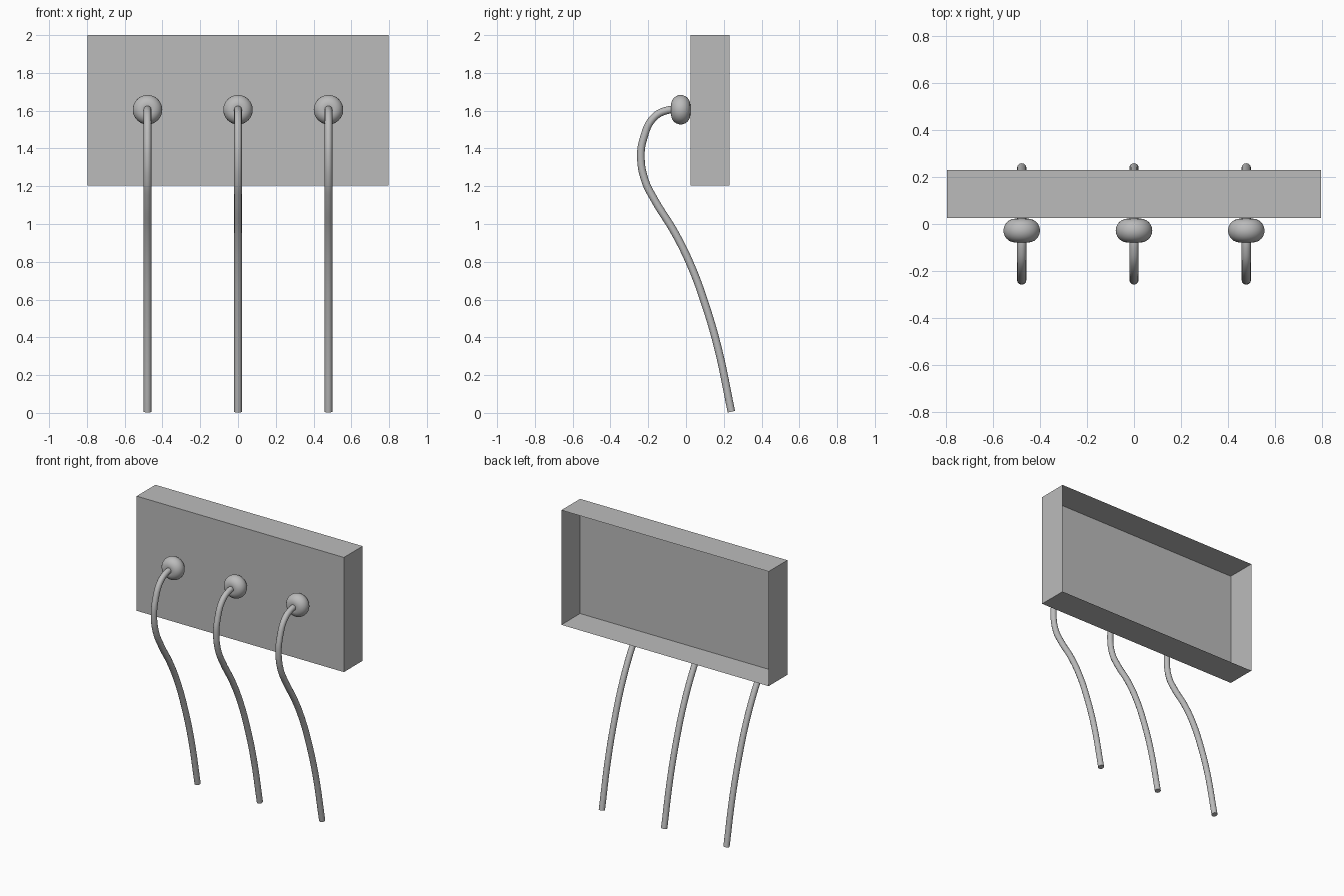
import bpy, bmesh, math

default = bpy.data.objects.get("Cube")
if default:
    bpy.data.objects.remove(default, do_unlink=True)

grey = bpy.data.materials.new("plain grey")
grey.use_nodes = True
colour = (0.5, 0.5, 0.5, 1)
grey.diffuse_color = colour
grey.node_tree.nodes["Principled BSDF"].inputs["Base Color"].default_value = colour

KNOB_Z = 1.605
SPACING = 0.479


# Wall panel: a thin box shell, open at the back
def make_panel(size, centre):
    bm = bmesh.new()
    bmesh.ops.create_cube(bm, size=1)
    bmesh.ops.scale(bm, vec=size, verts=bm.verts)
    bmesh.ops.translate(bm, vec=centre, verts=bm.verts)
    back = [f for f in bm.faces if f.normal.y > 0.9]
    bmesh.ops.delete(bm, geom=back, context="FACES_ONLY")
    mesh = bpy.data.meshes.new("panel")
    bm.to_mesh(mesh)
    bm.free()
    mesh.materials.append(grey)
    panel = bpy.data.objects.new("panel", mesh)
    bpy.context.collection.objects.link(panel)


# Rounded knob with a dimple in the middle
def make_knob(name, x):
    bpy.ops.mesh.primitive_torus_add(
        major_radius=0.027, minor_radius=0.051, major_segments=48,
        minor_segments=24, location=(x, -0.028, KNOB_Z),
        rotation=(math.pi / 2, 0, 0))
    knob = bpy.context.object
    knob.name = name
    knob.data.materials.append(grey)
    bpy.ops.object.shade_smooth()


# Hanging cable: bends forward out of the knob, then sweeps down and back
CABLE_PATH = [(-0.03, KNOB_Z), (-0.10, 1.602), (-0.172, 1.562), (-0.225, 1.453),
              (-0.239, 1.355), (-0.217, 1.23), (-0.165, 1.125), (-0.06, 0.955),
              (0.026, 0.78), (0.10, 0.58), (0.17, 0.34), (0.24, 0.006)]


def make_cable(name, x):
    curve = bpy.data.curves.new(name, "CURVE")
    curve.dimensions = "3D"
    curve.bevel_depth = 0.02
    curve.bevel_resolution = 4
    curve.use_fill_caps = True
    curve.resolution_u = 6
    spline = curve.splines.new("BEZIER")
    spline.bezier_points.add(len(CABLE_PATH) - 1)
    for point, (y, z) in zip(spline.bezier_points, CABLE_PATH):
        point.co = (x, y, z)
        point.handle_left_type = point.handle_right_type = "AUTO"
    curve.materials.append(grey)
    cable = bpy.data.objects.new(name, curve)
    bpy.context.collection.objects.link(cable)
    bpy.ops.object.select_all(action="DESELECT")
    cable.select_set(True)
    bpy.context.view_layer.objects.active = cable
    bpy.ops.object.convert(target="MESH")
    bpy.ops.object.shade_smooth_by_angle(angle=math.radians(40))


make_panel((1.594, 0.206, 0.797), (0, 0.128, 1.6015))
for side, step in (("right", -1), ("middle", 0), ("left", 1)):
    make_knob(side + "_knob", step * SPACING)
    make_cable(side + "_cable", step * SPACING)
